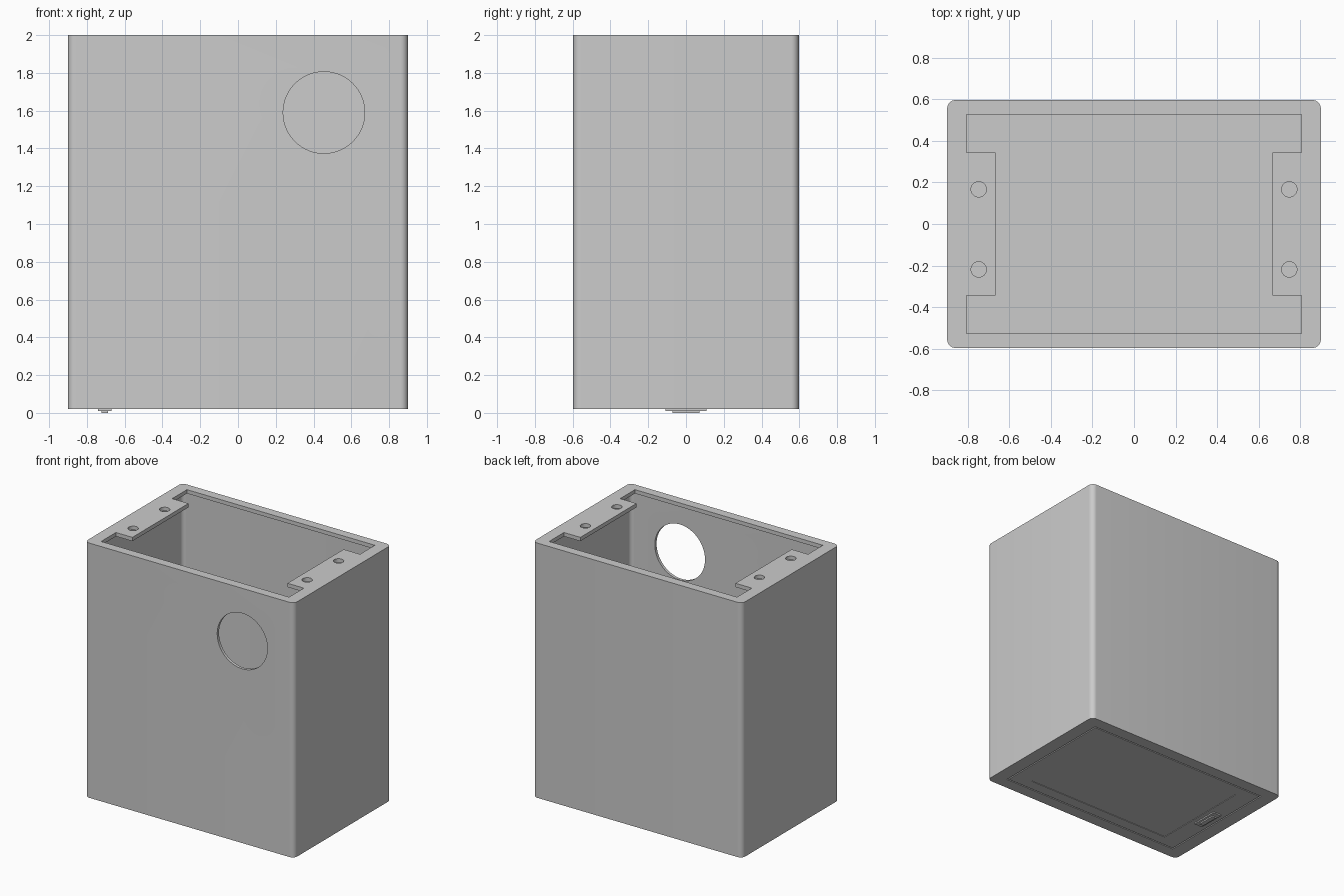
import bpy, bmesh, math

if "Cube" in bpy.data.objects:
    bpy.data.objects.remove(bpy.data.objects["Cube"])


def prism(name, points, z0, z1):
    """Extrude a flat outline from z0 to z1."""
    bm = bmesh.new()
    face = bm.faces.new([bm.verts.new((x, y, z0)) for x, y in points])
    ext = bmesh.ops.extrude_face_region(bm, geom=[face])
    for v in ext["geom"]:
        if isinstance(v, bmesh.types.BMVert):
            v.co.z = z1
    bmesh.ops.recalc_face_normals(bm, faces=bm.faces)
    mesh = bpy.data.meshes.new(name)
    bm.to_mesh(mesh)
    bm.free()
    obj = bpy.data.objects.new(name, mesh)
    bpy.context.collection.objects.link(obj)
    return obj


def rounded_rect(hx, hy, r=0.0, cx=0.0, cy=0.0, n=8):
    if r == 0:
        return [(cx + sx * hx, cy + sy * hy) for sx, sy in ((1, 1), (-1, 1), (-1, -1), (1, -1))]
    pts = []
    for q, (sx, sy) in enumerate(((1, 1), (-1, 1), (-1, -1), (1, -1))):
        for i in range(n + 1):
            a = (q + i / n) * math.pi / 2
            pts.append((cx + sx * (hx - r) + r * math.cos(a), cy + sy * (hy - r) + r * math.sin(a)))
    return pts


def circle(cx, cy, r, n=48):
    return [(cx + r * math.cos(2 * math.pi * i / n), cy + r * math.sin(2 * math.pi * i / n)) for i in range(n)]


def cut(target, cutter):
    """Subtract the cutter and discard it."""
    cutter.hide_render = True
    mod = target.modifiers.new("cut", 'BOOLEAN')
    mod.operation = 'DIFFERENCE'
    mod.solver = 'EXACT'
    mod.object = cutter
    bpy.context.view_layer.objects.active = target
    bpy.ops.object.modifier_apply(modifier=mod.name)
    bpy.data.objects.remove(cutter, do_unlink=True)


def smooth(obj):
    bpy.ops.object.select_all(action='DESELECT')
    obj.select_set(True)
    bpy.context.view_layer.objects.active = obj
    bpy.ops.object.shade_smooth_by_angle(angle=math.radians(30))


HX, HY, BASE, TOP = 0.9, 0.597, 0.02, 2.0
WALL, LIP = 0.022, 0.03

# thin-walled case with an overhanging top rim
case = prism("case", rounded_rect(HX, HY, 0.04), BASE, TOP)
cut(case, prism("cavity", rounded_rect(HX - WALL, HY - WALL, 0.03), BASE + 0.025, TOP - LIP))

# top opening, narrowed by a mounting tab at each end
ox, oy, tx, ty = 0.808, 0.527, 0.667, 0.345
half = [(ox, -oy), (ox, -ty), (tx, -ty), (tx, ty), (ox, ty), (ox, oy)]
opening = half + [(-x, -y) for x, y in half]
cut(case, prism("opening", opening, TOP - LIP - 0.05, TOP + 0.1))

# screw holes through the tabs
for x in (-0.748, 0.748):
    for y in (0.167, -0.219):
        cut(case, prism("screw_hole", circle(x, y, 0.037, 32), TOP - LIP - 0.05, TOP + 0.1))

# round port in the front wall
port = prism("port", circle(0.455, 1.59, 0.216, 64), 0.4, 0.8)
for v in port.data.vertices:
    v.co = (v.co.x, -v.co.z, v.co.y)
port.data.flip_normals()
bm = bmesh.new()
bm.from_mesh(port.data)
bmesh.ops.recalc_face_normals(bm, faces=bm.faces)
bm.to_mesh(port.data)
bm.free()
cut(case, port)

# seat for the base panel, leaving a fine groove round it
cut(case, prism("panel_seat", rounded_rect(0.793, 0.503), BASE - 0.1, BASE + 0.012))
smooth(case)

# base panel with a shallow recess
panel = prism("base_panel", rounded_rect(0.784, 0.494), BASE, BASE + 0.012)
cut(panel, prism("panel_recess", rounded_rect(0.635, 0.407), BASE - 0.1, BASE + 0.004))

# stepped latch under the base panel
prism("latch_plate", rounded_rect(0.036, 0.108, 0, -0.705), 0.01, BASE + 0.001)
prism("latch_grip", rounded_rect(0.018, 0.072, 0, -0.705), 0.0, 0.011)
